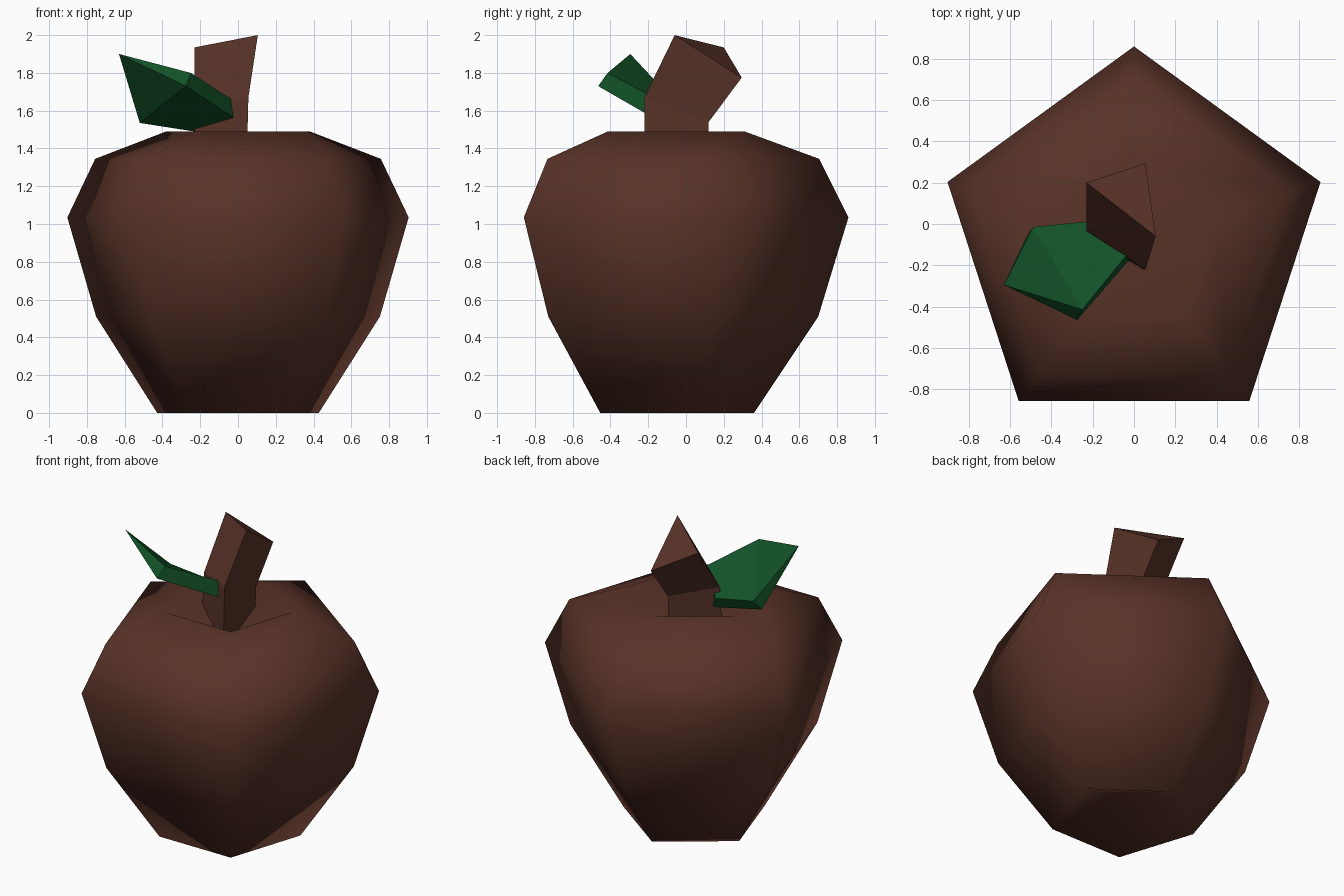
import bpy, bmesh
from math import sin, cos, tau
from mathutils import Vector

if "Cube" in bpy.data.objects:
    bpy.data.objects.remove(bpy.data.objects["Cube"], do_unlink=True)


def make_material(name, color):
    mat = bpy.data.materials.new(name)
    mat.use_nodes = True
    mat.diffuse_color = (*color, 1)
    bsdf = next(n for n in mat.node_tree.nodes if n.type == 'BSDF_PRINCIPLED')
    bsdf.inputs["Base Color"].default_value = (*color, 1)
    bsdf.inputs["Roughness"].default_value = 0.8
    return mat


def bridge(bm, low, high):
    """Skin two rings that have the same number of points."""
    n = len(low)
    for i in range(n):
        j = (i + 1) % n
        bm.faces.new((low[i], low[j], high[j], high[i]))


def fan(bm, ring, tip):
    for i, v in enumerate(ring):
        bm.faces.new((v, ring[(i + 1) % len(ring)], tip))


def add_ring(bm, points):
    return [bm.verts.new(p) for p in points]


def finish(bm, name, mat, smooth=False):
    bmesh.ops.recalc_face_normals(bm, faces=bm.faces)
    for f in bm.faces:
        f.smooth = smooth
    mesh = bpy.data.meshes.new(name)
    bm.to_mesh(mesh)
    bm.free()
    mesh.materials.append(mat)
    obj = bpy.data.objects.new(name, mesh)
    bpy.context.collection.objects.link(obj)
    return obj


brown = make_material("dark brown", (0.10, 0.033, 0.021))
green = make_material("leaf green", (0.006, 0.085, 0.021))

# Fruit body: five-sided lathe with a hollow at each end
CENTRE_Y, SIDES = -0.09, 5
profile = [(0.45, 0), (0.79, 0.51), (0.95, 1.035), (0.795, 1.345), (0.40, 1.49)]
bm = bmesh.new()
rings = [add_ring(bm, [(-r * sin(tau * k / SIDES), CENTRE_Y + r * cos(tau * k / SIDES), z)
                       for k in range(SIDES)]) for r, z in profile]
for low, high in zip(rings, rings[1:]):
    bridge(bm, low, high)
fan(bm, rings[0], bm.verts.new((0, CENTRE_Y, 0.18)))
fan(bm, rings[-1], bm.verts.new((0, CENTRE_Y, 1.29)))
finish(bm, "fruit_body", brown, smooth=True)

# Stem: bent three-sided prism
base = [(0.045, -0.22), (0.05, 0.11), (-0.23, -0.06)]
bend = [(0.055, -0.22, 1.67), (0.05, 0.12, 1.54), (-0.23, -0.03, 1.62)]
top = [(0.105, -0.06, 2.0), (0.055, 0.295, 1.775), (-0.23, 0.2, 1.935)]
bm = bmesh.new()
rings = [add_ring(bm, pts) for pts in ([(x, y, 1.28) for x, y in base], bend, top)]
for low, high in zip(rings, rings[1:]):
    bridge(bm, low, high)
bm.faces.new(rings[0])
bm.faces.new(rings[-1])
finish(bm, "stem", brown)

# Leaf: thick blade narrowing to one tip
upper = [(-0.25, -0.415, 1.80), (-0.035, -0.15, 1.66), (-0.23, 0.012, 1.56), (-0.49, -0.015, 1.60)]
lower = [(-0.275, -0.465, 1.73), (-0.02, -0.17, 1.56), (-0.2, -0.01, 1.485), (-0.52, -0.06, 1.535)]
bm = bmesh.new()
up, lo = add_ring(bm, upper), add_ring(bm, lower)
tip = bm.verts.new((-0.63, -0.295, 1.9))
bm.faces.new(up)
bm.faces.new(lo)
for i in range(3):
    bm.faces.new((lo[i], lo[i + 1], up[i + 1], up[i]))
fan(bm, [up[0], up[3], lo[3], lo[0]], tip)
finish(bm, "leaf", green)
